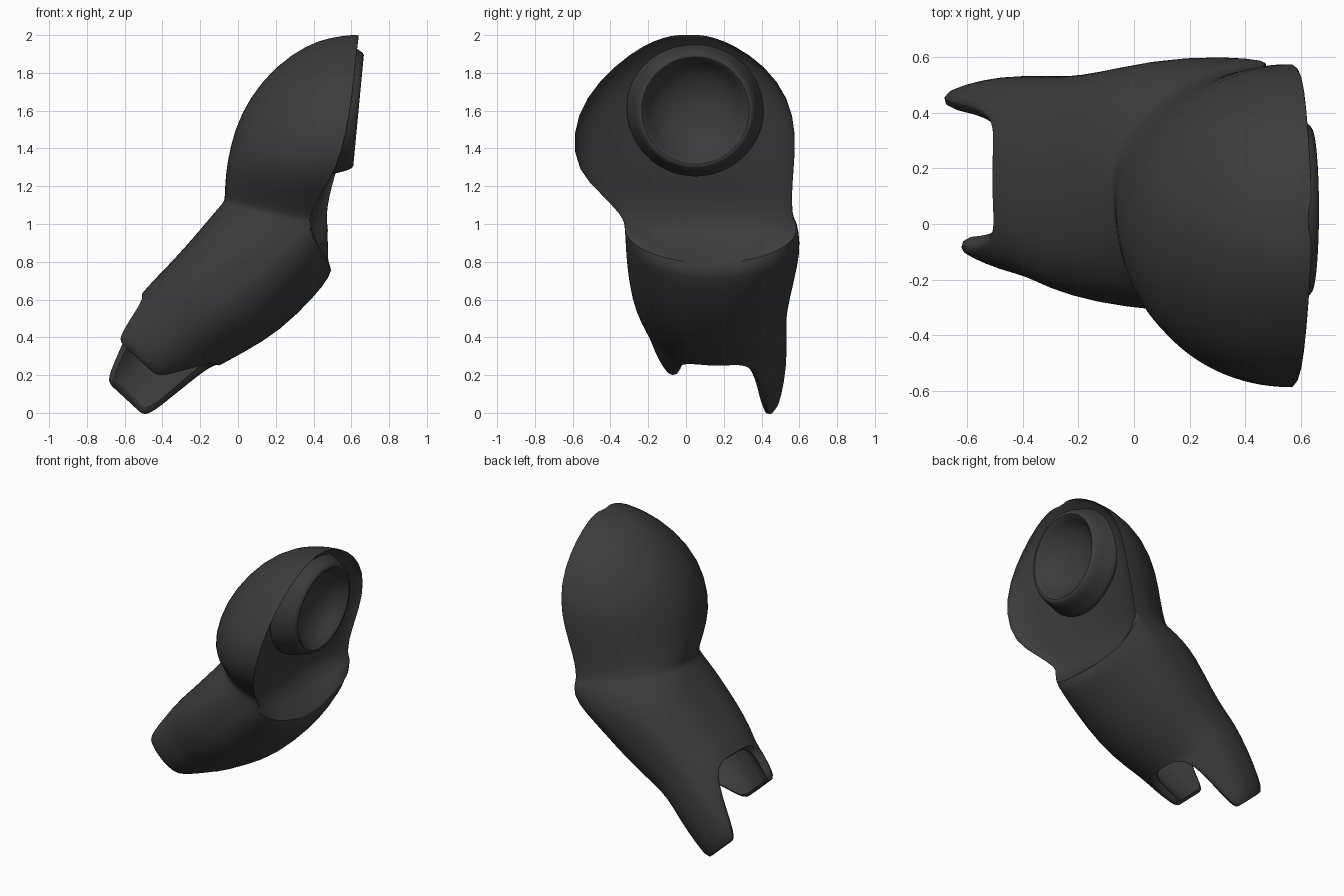
import bpy, bmesh, math
from mathutils import Vector, Matrix

cube = bpy.data.objects.get("Cube")
if cube:
    bpy.data.objects.remove(cube, do_unlink=True)

# Single dark grey material
mat = bpy.data.materials.new("charcoal grey")
mat.use_nodes = True
COLOR = (0.045, 0.045, 0.045, 1)
mat.diffuse_color = COLOR
bsdf = mat.node_tree.nodes["Principled BSDF"]
bsdf.inputs["Base Color"].default_value = COLOR
bsdf.inputs["Roughness"].default_value = 0.7

N = 56


def section(left, wide, right, y0, y1, p=1.0, back=0.0):
    """Closed ring from a left (x, z) point through the widest points at front and
    rear to a right point; p squares the left half, back shifts the rear rim in x."""
    pts = []
    for i in range(N):
        t = 2 * math.pi * i / N
        c, s = math.cos(t), math.sin(t)
        q, end = (1.0, right) if c > 0 else (p, left)
        a, b = abs(c) ** q, math.copysign(abs(s) ** q, s)
        x = wide[0] + (end[0] - wide[0]) * a + back * max(0, s) ** 3
        z = wide[1] + (end[1] - wide[1]) * a
        pts.append(Vector((x, (y0 + y1) / 2 + (y1 - y0) / 2 * b, z)))
    return pts


def shrink(pts, k):
    mid = sum(pts, Vector()) / len(pts)
    return [mid + (q - mid) * k for q in pts]


def loft(name, rings):
    """Skin a list of rings, cap both ends and smooth."""
    bm = bmesh.new()
    rows = [[bm.verts.new(q) for q in r] for r in rings]
    for a, b in zip(rows, rows[1:]):
        for i in range(len(a)):
            j = (i + 1) % len(a)
            bm.faces.new((a[i], a[j], b[j], b[i]))
    for row in (rows[0], rows[-1]):
        bm.faces.new(row)
    bmesh.ops.recalc_face_normals(bm, faces=bm.faces[:])
    me = bpy.data.meshes.new(name)
    bm.to_mesh(me)
    bm.free()
    me.materials.append(mat)
    ob = bpy.data.objects.new(name, me)
    bpy.context.collection.objects.link(ob)
    mod = ob.modifiers.new("smooth", 'SUBSURF')
    mod.levels = mod.render_levels = 1
    bpy.ops.object.select_all(action='DESELECT')
    bpy.context.view_layer.objects.active = ob
    ob.select_set(True)
    bpy.ops.object.shade_smooth_by_angle(angle=math.radians(50))


specs = [
    # dome with its recessed inner face
    ((0.59, 2.00), (0.640, 2.003), (0.635, 2.003), -0.04, 0.07),
    ((0.48, 1.985), (0.640, 1.987), (0.62, 1.985), -0.12, 0.15),
    ((0.37, 1.95), (0.637, 1.95), (0.58, 1.95), -0.22, 0.25),
    ((0.20, 1.84), (0.630, 1.84), (0.49, 1.84), -0.38, 0.42),
    ((0.06, 1.67), (0.615, 1.67), (0.465, 1.67), -0.535, 0.545),
    ((-0.02, 1.50), (0.585, 1.48), (0.43, 1.48), -0.605, 0.585),
    ((-0.06, 1.32), (0.53, 1.28), (0.38, 1.28), -0.58, 0.57),
    # scoop and its lip
    ((-0.07, 1.20), (0.44, 1.15), (0.33, 1.14), -0.44, 0.56, 1, 0.05),
    ((-0.07, 1.13), (0.385, 1.05), (0.30, 1.00), -0.345, 0.565, 0.95, 0.09),
    ((-0.08, 1.115), (0.385, 1.02), (0.37, 0.88), -0.33, 0.575, 0.92, 0.09),
    ((-0.09, 1.10), (0.38, 0.99), (0.51, 0.79), -0.325, 0.59, 0.9, 0.09),
    # sleeve
    ((-0.13, 1.055), (0.28, 0.90), (0.485, 0.72), -0.32, 0.605, 0.85, 0.05),
    ((-0.20, 0.97), (0.15, 0.80), (0.41, 0.62), -0.315, 0.595, 0.8),
    ((-0.34, 0.81), (-0.05, 0.62), (0.22, 0.43), -0.29, 0.55, 0.75),
    ((-0.45, 0.70), (-0.21, 0.51), (0.03, 0.32), -0.245, 0.53, 0.75),
    ((-0.51, 0.63), (-0.305, 0.44), (-0.10, 0.25), -0.20, 0.535, 0.75),
]
rings = [section(*s) for s in specs]


# Two prongs: the end ring is drawn out on its front and back sides
def pronged(ring, amount):
    out = []
    for i, q in enumerate(ring):
        t = 2 * math.pi * i / N
        v = abs(math.cos(t)) ** 0.8
        w = min(1, max(0, (1 - v) / 0.5))
        w = w * w * (3 - 2 * w) * amount
        if math.sin(t) > 0:
            tip = Vector((-0.285, 0.04 - 0.085 * amount, -0.385))
        else:
            tip = Vector((-0.22, 0.03 + 0.05 * amount, -0.165))
        out.append(q + tip * w)
    return out


end = rings[-1]
inner = shrink(end, 0.82)
rings += [pronged(end, 0.5), pronged(end, 0.85), pronged(end, 1.0)]
rings += [pronged(inner, 0.98), pronged(inner, 0.5), inner,
          shrink(section(*specs[-2]), 0.78), shrink(section(*specs[-3]), 0.68)]
loft("shoulder_and_sleeve", rings)

# Socket collar with a round bowl and a flared skirt, turned around its own axis
profile = [(0.02, -0.155), (0.10, -0.145), (0.18, -0.115), (0.235, -0.07), (0.265, -0.025),
           (0.285, 0.0), (0.307, -0.005), (0.328, -0.045), (0.345, -0.10), (0.365, -0.15), (0.385, -0.19)]
axis = Vector((1, 0, -0.095)).normalized()
rot = axis.to_track_quat('Z', 'Y').to_matrix().to_4x4()
place = Matrix.Translation((0.642, 0.05, 1.6)) @ rot
collar = [[place @ Vector((r * math.cos(a), r * math.sin(a), h))
           for a in (2 * math.pi * i / 40 for i in range(40))] for r, h in profile]
loft("socket_collar", collar)
